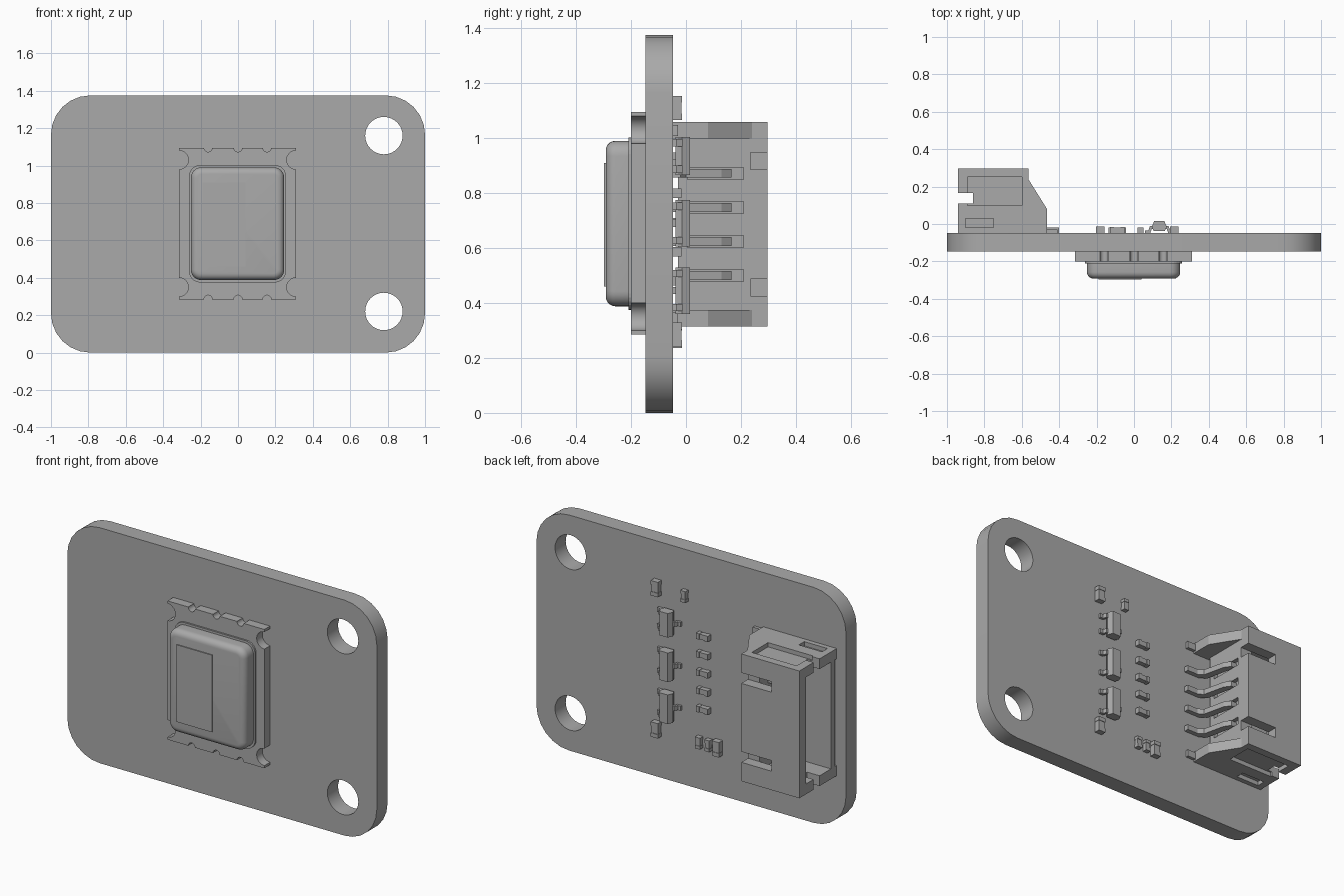
import bpy, bmesh
from math import cos, sin, pi, radians

if "Cube" in bpy.data.objects:
    bpy.data.objects.remove(bpy.data.objects["Cube"], do_unlink=True)

grey = bpy.data.materials.new("plain grey")
grey.use_nodes = True
COLOUR = (0.4, 0.4, 0.4, 1)
grey.diffuse_color = COLOUR
grey.node_tree.nodes["Principled BSDF"].inputs["Base Color"].default_value = COLOUR


def prism(name, pts, lo, hi, axis="y"):
    """Extrude a flat outline; axis y takes (x, z) points, axis z takes (x, y)."""
    bm = bmesh.new()
    place = (lambda p, d: (p[0], d, p[1])) if axis == "y" else (lambda p, d: (p[0], p[1], d))
    face = bm.faces.new([bm.verts.new(place(p, lo)) for p in pts])
    new = bmesh.ops.extrude_face_region(bm, geom=[face])["geom"]
    for v in new:
        if isinstance(v, bmesh.types.BMVert):
            v.co["xyz".index(axis)] = hi
    bmesh.ops.recalc_face_normals(bm, faces=bm.faces)
    mesh = bpy.data.meshes.new(name)
    bm.to_mesh(mesh)
    bm.free()
    mesh.materials.append(grey)
    ob = bpy.data.objects.new(name, mesh)
    bpy.context.collection.objects.link(ob)
    return ob


def rect(x0, x1, z0, z1):
    return [(x0, z0), (x1, z0), (x1, z1), (x0, z1)]


def box(name, x0, x1, y0, y1, z0, z1):
    return prism(name, rect(x0, x1, z0, z1), y0, y1)


def circle(x, z, r, n=32):
    return [(x + r * cos(2 * pi * i / n), z + r * sin(2 * pi * i / n)) for i in range(n)]


def rounded(x0, x1, z0, z1, r, n=6):
    corners = [(x1 - r, z1 - r), (x0 + r, z1 - r), (x0 + r, z0 + r), (x1 - r, z0 + r)]
    return [(cx + r * cos(pi / 2 * (k + i / n)), cz + r * sin(pi / 2 * (k + i / n)))
            for k, (cx, cz) in enumerate(corners) for i in range(n + 1)]


def activate(ob):
    bpy.ops.object.select_all(action="DESELECT")
    ob.select_set(True)
    bpy.context.view_layer.objects.active = ob


def cut(ob, cutters):
    activate(ob)
    for c in cutters:
        mod = ob.modifiers.new("cut", "BOOLEAN")
        mod.operation, mod.solver, mod.object = "DIFFERENCE", "EXACT", c
        bpy.ops.object.modifier_apply(modifier=mod.name)
        bpy.data.objects.remove(c, do_unlink=True)


def smooth(ob):
    activate(ob)
    bpy.ops.object.shade_smooth_by_angle(angle=radians(30))


# Circuit board with two mounting holes
board = prism("circuit_board", rounded(-1, 1, 0, 1.375, 0.21), -0.147, -0.048)
cut(board, [prism("hole", circle(0.78, z, 0.1), -0.3, 0.1) for z in (0.22, 1.16)])
smooth(board)

# Sensor carrier with castellated edges
carrier = box("sensor_carrier", -0.315, 0.31, -0.2, -0.147, 0.285, 1.095)
notches = [(x, z, 0.022) for x in (-0.16, 0, 0.155) for z in (0.285, 1.095)]
notches += [(x, z, 0.05) for x in (-0.315, 0.31) for z in (0.35, 1.03)]
cut(carrier, [prism("notch", circle(x, z, r, 20), -0.3, -0.1) for x, z, r in notches])
smooth(carrier)

# Sensor can: thin flange, rounded lid and raised panel
prism("sensor_flange", rounded(-0.262, 0.257, 0.375, 1.003, 0.06), -0.21, -0.2)
can = prism("sensor_can", rounded(-0.252, 0.247, 0.388, 0.99, 0.055), -0.292, -0.21)
bevel = can.modifiers.new("bevel", "BEVEL")
bevel.width, bevel.segments, bevel.limit_method = 0.035, 5, "WEIGHT"
weights = can.data.attributes.new("bevel_weight_edge", "FLOAT", "EDGE")
for e in can.data.edges:
    if all(can.data.vertices[v].co.y < -0.28 for v in e.vertices):
        weights.data[e.index].value = 1
activate(can)
bpy.ops.object.modifier_apply(modifier=bevel.name)
smooth(can)
box("sensor_panel", -0.19, 0.04, -0.298, -0.29, 0.46, 0.91)

# Connector shell: two side walls, outer wall, rear wall and floor
side = [(-0.94, -0.048), (-0.465, -0.048), (-0.465, 0.08), (-0.565, 0.24), (-0.565, 0.297), (-0.94, 0.297)]
for name, z0, z1, out0, out1 in (("lower", 0.315, 0.375, 0.3, 0.34), ("upper", 0.998, 1.058, 1.033, 1.07)):
    wall = prism(f"connector_{name}_side", side, z0, z1, "z")
    cut(wall, [box("recess", -0.89, -0.6, 0.1, 0.25, out0, out1),
               box("latch_notch", -0.95, -0.86, 0.11, 0.165, z0 - 0.1, z1 + 0.1),
               box("lower_step", -0.9, -0.75, -0.02, 0.03, out0, out1)])
outer = box("connector_outer_wall", -0.94, -0.565, 0.235, 0.297, 0.375, 0.998)
cut(outer, [box("slot", -0.76, -0.5, 0.22, 0.32, z, z + 0.062) for z in (0.425, 0.886)])
rear = box("connector_rear_wall", -0.64, -0.565, -0.03, 0.235, 0.375, 0.998)
box("connector_floor", -0.94, -0.565, -0.03, 0.005, 0.375, 0.998)

# Four contacts: bent tail behind the rear wall, straight pin inside
PINS = [0.5 + 0.124 * i for i in range(4)]
cut(rear, [box("channel", -0.59, -0.5, -0.1, 0.21, z - 0.022, z + 0.022) for z in PINS])
tail = [(-0.4, -0.047), (-0.4, -0.02), (-0.47, -0.02), (-0.5, 0), (-0.53, 0.13), (-0.555, 0.165),
        (-0.6, 0.165), (-0.6, 0.13), (-0.57, 0.12), (-0.54, -0.02), (-0.5, -0.047)]
for i, z in enumerate(PINS, 1):
    prism(f"contact_tail_{i}", tail, z - 0.016, z + 0.016, "z")
    box(f"contact_pin_{i}", -0.83, -0.62, 0.125, 0.157, z - 0.016, z + 0.016)
# Solder tabs beside the shell
for name, z in (("lower", 0.345), ("upper", 1.028)):
    box(f"solder_tab_{name}", -0.48, -0.41, -0.048, -0.03, z - 0.02, z + 0.02)

# Small two-ended chips: body with slightly larger end caps
def chip(name, x, z, w, h, top):
    box(name + "_body", x - w / 2, x + w / 2, -0.048, top, z - h / 2, z + h / 2)
    for s in (-1, 1):
        dx, dz = (0, s * h * 0.4) if h > w else (s * w * 0.4, 0)
        hw, hh = (w / 2, h * 0.12) if h > w else (w * 0.12, h / 2)
        box(f"{name}_cap_{'a' if s < 0 else 'b'}", x + dx - hw - 0.002, x + dx + hw + 0.002,
            -0.048, top + 0.003, z + dz - hh - 0.002, z + dz + hh + 0.002)


for i in range(5):
    chip(f"resistor_{i + 1}", -0.09, 0.48 + 0.1065 * i, 0.07, 0.03, -0.02)
for i, (x, z) in enumerate([(0.215, 1.11), (0.215, 0.285), (-0.18, 0.28)]):
    chip(f"large_capacitor_{i + 1}", x, z, 0.042, 0.08, -0.017)
for i, (x, z) in enumerate([(0.035, 1.11), (-0.06, 0.28), (-0.12, 0.28)]):
    chip(f"small_capacitor_{i + 1}", x, z, 0.028, 0.06, -0.023)

# Transistors: bevel-sided body, two leads on the left and one on the right
body = [(0.105, -0.038), (0.165, -0.038), (0.175, -0.015), (0.162, 0.015), (0.108, 0.015), (0.095, -0.015)]
for i, (z, h, gap) in enumerate([(0.445, 0.17, 0.062), (0.69, 0.17, 0.062), (0.935, 0.14, 0.048)], 1):
    prism(f"transistor_body_{i}", body, z - h / 2, z + h / 2, "z")
    for j, (s, dz) in enumerate([(1, gap), (1, -gap), (-1, 0)], 1):
        lead = [(0.135 + s * a, b) for a, b in
                [(0.03, -0.012), (0.05, -0.012), (0.058, -0.034), (0.075, -0.034),
                 (0.075, -0.048), (0.048, -0.048), (0.04, -0.026), (0.03, -0.026)]]
        prism(f"transistor_lead_{i}_{j}", lead, z + dz - 0.013, z + dz + 0.013, "z")
